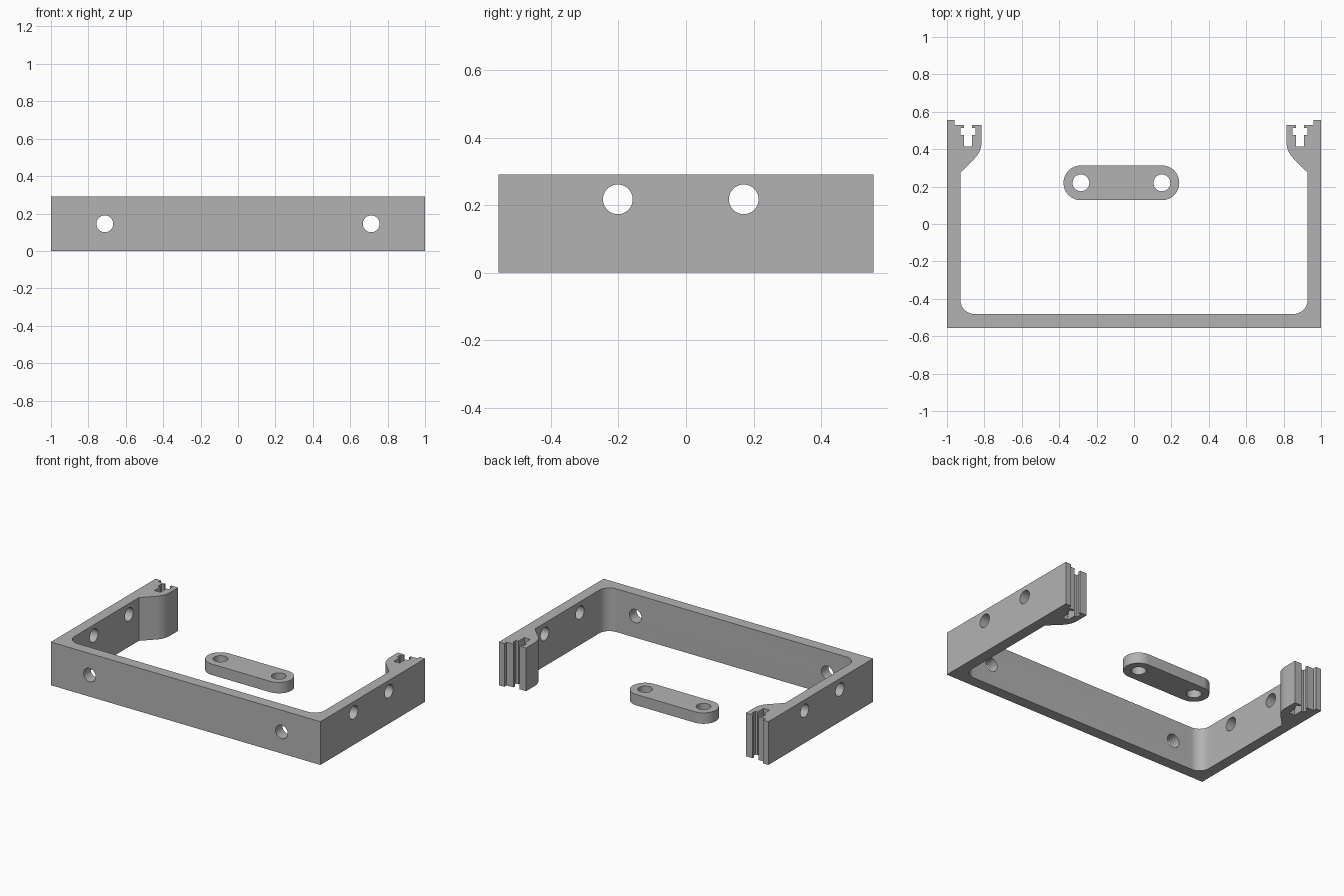
import bpy, bmesh
from math import sin, cos, radians, pi
from mathutils import Matrix

cube = bpy.data.objects.get("Cube")
if cube:
    bpy.data.objects.remove(cube, do_unlink=True)

grey = bpy.data.materials.new("plain grey")
grey.use_nodes = True
tone = (0.45, 0.45, 0.45, 1)
grey.diffuse_color = tone
grey.node_tree.nodes["Principled BSDF"].inputs["Base Color"].default_value = tone


def arc(cx, cy, r, start, end, steps=12):
    angles = [radians(start + (end - start) * i / steps) for i in range(steps + 1)]
    return [(cx + r * cos(a), cy + r * sin(a)) for a in angles]


def new_object(name, bm):
    bmesh.ops.recalc_face_normals(bm, faces=bm.faces)
    mesh = bpy.data.meshes.new(name)
    bm.to_mesh(mesh)
    bm.free()
    mesh.materials.append(grey)
    obj = bpy.data.objects.new(name, mesh)
    bpy.context.collection.objects.link(obj)
    return obj


def extrude_profile(name, points, height):
    bm = bmesh.new()
    face = bm.faces.new([bm.verts.new((x, y, 0)) for x, y in points])
    top = bmesh.ops.extrude_face_region(bm, geom=[face])["geom"]
    verts = [v for v in top if isinstance(v, bmesh.types.BMVert)]
    bmesh.ops.translate(bm, verts=verts, vec=(0, 0, height))
    return new_object(name, bm)


def drill(obj, holes, radius):
    """Cut round holes; each hole is a centre, an axis and a length."""
    turns = {"X": Matrix.Rotation(pi / 2, 4, "Y"),
             "Y": Matrix.Rotation(pi / 2, 4, "X"),
             "Z": Matrix.Identity(4)}
    bm = bmesh.new()
    for centre, axis, length in holes:
        bmesh.ops.create_cone(bm, cap_ends=True, segments=40, radius1=radius,
                              radius2=radius, depth=length,
                              matrix=Matrix.Translation(centre) @ turns[axis])
    cutter = new_object("hole_cutter", bm)
    cutter.hide_render = True
    mod = obj.modifiers.new("holes", "BOOLEAN")
    mod.operation, mod.solver, mod.object = "DIFFERENCE", "EXACT", cutter
    bpy.context.view_layer.objects.active = obj
    bpy.ops.object.modifier_apply(modifier=mod.name)
    bpy.data.objects.remove(cutter, do_unlink=True)


def smooth(obj):
    bpy.ops.object.select_all(action="DESELECT")
    obj.select_set(True)
    bpy.context.view_layer.objects.active = obj
    bpy.ops.object.shade_smooth_by_angle(angle=radians(30))


# U-shaped bracket: one half of the outline, with the T-slot at the arm's end
HEIGHT, BACK, INNER = 0.29, 0.555, 0.928
LIP, SLOT_X = 0.53, 0.888
slot = [(0.022, LIP), (0.022, 0.514), (0.04, 0.514), (0.04, 0.477),
        (0.022, 0.477), (0.022, 0.414)]
half = [(1, -BACK), (1, BACK), (0.96, BACK), (0.96, LIP)]
half += [(SLOT_X + w, y) for w, y in slot]
half += [(SLOT_X - w, y) for w, y in reversed(slot)]
half += [(0.815, LIP)]
half += arc(0.941, 0.44, 0.126, 180, 225)
half += [(INNER, 0.275)]
half += arc(INNER - 0.075, -0.406, 0.075, 0, -90)
bracket = extrude_profile("bracket", half + [(-x, y) for x, y in reversed(half)], HEIGHT)

# Mounting holes through the side arms and the front bar
drill(bracket, [((s, y, 0.217), "X", 0.5) for s in (-1, 1) for y in (-0.202, 0.171)], 0.044)
drill(bracket, [((s * 0.712, -0.52, 0.145), "Y", 0.3) for s in (-1, 1)], 0.045)
smooth(bracket)

# Loose link plate with rounded ends and two holes
LEFT, RIGHT, LINK_Y, END_R = -0.284, 0.149, 0.22, 0.093
outline = arc(RIGHT, LINK_Y, END_R, -90, 90, 24) + arc(LEFT, LINK_Y, END_R, 90, 270, 24)
link = extrude_profile("link_plate", outline, 0.073)
drill(link, [((x, LINK_Y, 0.04), "Z", 0.3) for x in (LEFT, RIGHT)], 0.045)
smooth(link)
